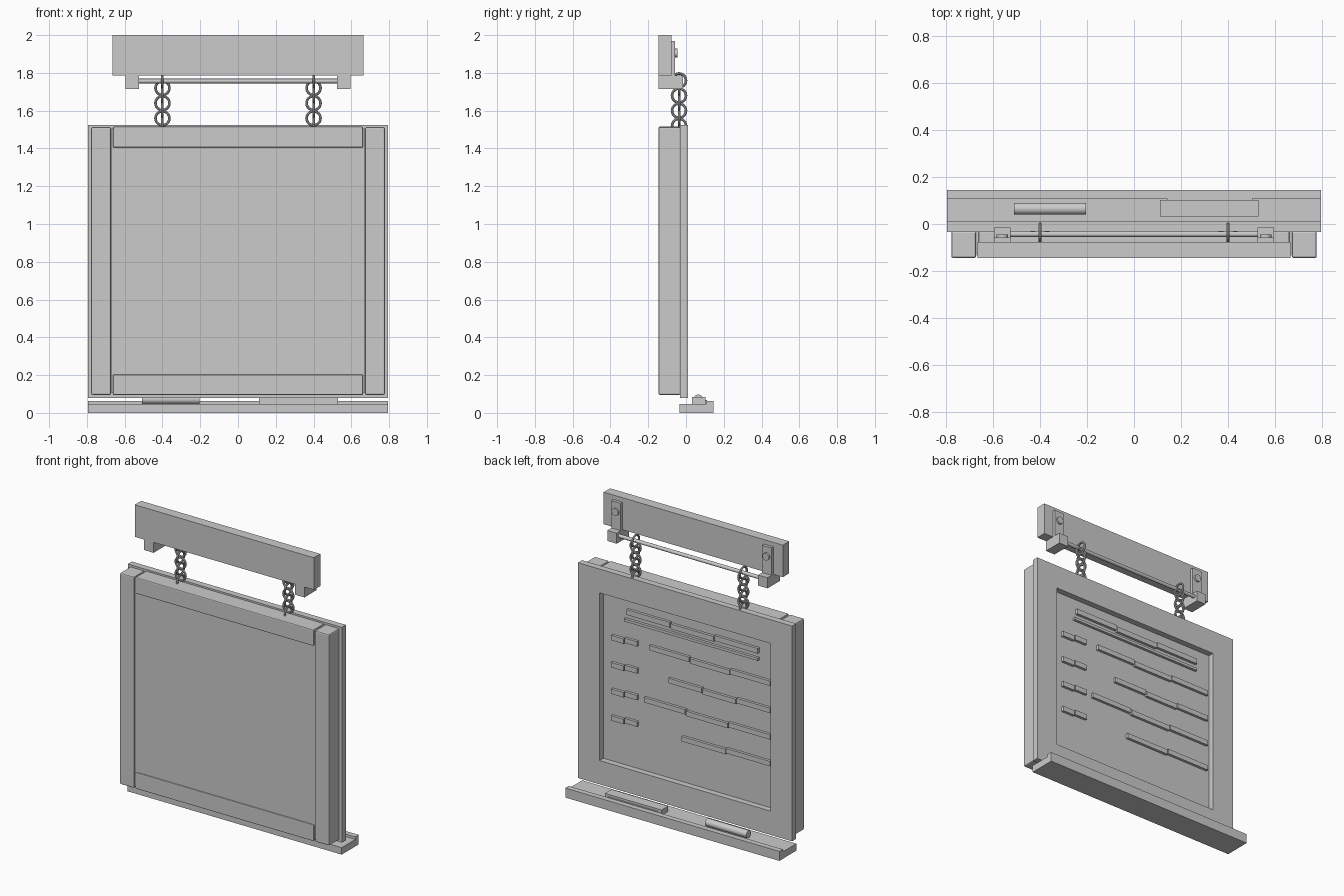
import bpy, math

if "Cube" in bpy.data.objects:
    bpy.data.objects.remove(bpy.data.objects["Cube"])

def box(name, x0, x1, y0, y1, z0, z1, bevel=0.0):
    bpy.ops.mesh.primitive_cube_add(size=1, location=((x0+x1)/2, (y0+y1)/2, (z0+z1)/2))
    o = bpy.context.object
    o.name = name
    o.scale = (x1-x0, y1-y0, z1-z0)
    bpy.ops.object.transform_apply(location=False, rotation=False, scale=True)
    if bevel:
        m = o.modifiers.new("bevel", 'BEVEL')
        m.width, m.segments = bevel, 2
    return o

def cyl(name, r, length, loc, rot, sides=24):
    bpy.ops.mesh.primitive_cylinder_add(vertices=sides, radius=r, depth=length, location=loc, rotation=rot)
    o = bpy.context.object
    o.name = name
    bpy.ops.object.shade_smooth_by_angle()
    return o

H = math.pi/2
ALONG_X, ALONG_Y = (0, H, 0), (H, 0, 0)

# Hanging beam with brackets, bolts and rod
box("hanging_beam", -0.665, 0.665, -0.145, -0.077, 1.785, 2.0)
for s, side in ((-1, "left"), (1, "right")):
    a, b = sorted((s*0.525, s*0.595))
    box("bracket_arm_"+side, a, b, -0.145, -0.015, 1.715, 1.786)
    box("bracket_plate_"+side, a, b, -0.078, -0.057, 1.786, 1.97)
    cyl("bracket_bolt_"+side, 0.024, 0.03, (s*0.56, -0.06, 1.905), ALONG_Y)
cyl("hanging_rod", 0.012, 1.06, (0, -0.043, 1.757), ALONG_X)

# Two chains of alternating ring links
for s, side in ((-1, "left"), (1, "right")):
    for i in range(7):
        rot = ALONG_X if i % 2 == 0 else ALONG_Y
        bpy.ops.mesh.primitive_torus_add(major_radius=0.037, minor_radius=0.007,
            major_segments=24, minor_segments=10,
            location=(s*0.4, -0.037, 1.76-0.04*i), rotation=rot)
        bpy.context.object.name = "chain_link_%s_%d" % (side, i+1)
        bpy.ops.object.shade_smooth_by_angle()

# Board border around the recessed writing surface
box("border_top", -0.795, 0.795, -0.033, 0.01, 1.365, 1.525)
box("border_bottom", -0.795, 0.795, -0.033, 0.01, 0.08, 0.24)
for s, side in ((-1, "left"), (1, "right")):
    a, b = sorted((s*0.635, s*0.795))
    box("border_"+side, a, b, -0.033, 0.01, 0.24, 1.365)

# Thick body with front posts and rails
box("board_body", -0.67, 0.67, -0.135, -0.03, 0.105, 1.505)
box("rail_top", -0.662, 0.662, -0.145, -0.03, 1.405, 1.515, 0.006)
box("rail_bottom", -0.662, 0.662, -0.145, -0.03, 0.095, 0.203, 0.006)
for s, side in ((-1, "left"), (1, "right")):
    a, b = sorted((s*0.672, s*0.777))
    box("post_"+side, a, b, -0.145, -0.03, 0.095, 1.513, 0.008)

# Raised chalk strokes: start x, stroke pitch, count, top z, height
strokes = [(-0.524, 0.327, 3, 1.29, 0.035), (-0.524, 1.0, 1, 1.228, 0.018)]
for x_pitch, n, top in ((0.3, 3, 1.095), (0.253, 3, 0.913), (0.314, 3, 0.735), (0.33, 2, 0.556)):
    strokes.append((-0.614, x_pitch, n, top, 0.033))
    strokes.append((0.373, 0.099, 2, top, 0.033))
for r, (x, p, n, top, h) in enumerate(strokes):
    for i in range(n):
        dz = 0.004 * (-1)**i if n > 1 else 0
        box("chalk_stroke_%d_%d" % (r+1, i+1), x+p*i, x+p*(i+1)-0.006,
            -0.031, -0.012, top-h+dz, top+dz)

# Ledge with lip, chalk stick and eraser
box("ledge", -0.795, 0.795, -0.035, 0.145, 0, 0.047)
box("ledge_lip", -0.795, 0.795, 0.109, 0.145, 0.047, 0.064)
cyl("chalk_stick", 0.025, 0.305, (-0.357, 0.065, 0.072), ALONG_X)
box("eraser_felt", 0.14, 0.505, 0.045, 0.11, 0.047, 0.068)
box("eraser_grip", 0.11, 0.53, 0.032, 0.103, 0.047, 0.083)
